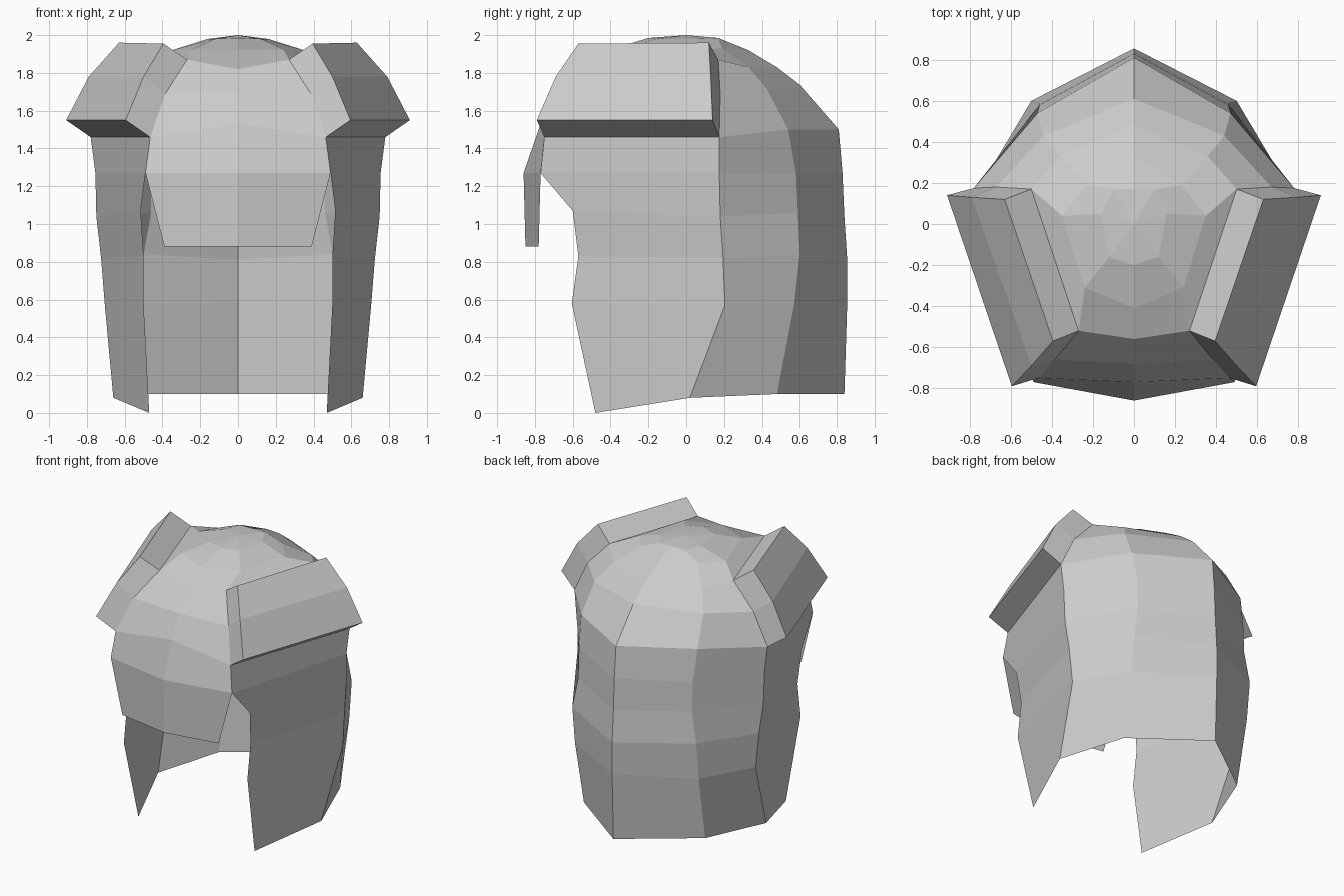
import bpy, bmesh

if "Cube" in bpy.data.objects:
    bpy.data.objects.remove(bpy.data.objects["Cube"])

# Lengthwise profiles of the right half, crown to tip (x, y, z)
CROWN = (0, 0, 2.0)
front_mid = [(0, -.20, 1.985), (0, -.41, 1.92), (0, -.56, 1.82), (0, -.68, 1.69),
             (0, -.77, 1.53), (0, -.86, 1.27), (0, -.85, .88)]
front_corner = [(.12, -.16, 1.98), (.24, -.31, 1.925), (.27, -.52, 1.87), (.385, -.66, 1.69),
                (.465, -.75, 1.46), (.49, -.77, 1.27), (.39, -.78, .88)]
side_corner = [(.16, .05, 1.98), (.35, .04, 1.92), (.50, .17, 1.87), (.67, .18, 1.69),
               (.78, .175, 1.46), (.755, .175, 1.27), (.75, .18, 1.04), (.725, .195, .82),
               (.705, .205, .57), (.66, .02, .08)]
back_corner = [(.10, .17, 1.985), (.23, .19, 1.93), (.36, .33, 1.83), (.44, .43, 1.71),
               (.47, .54, 1.5), (.46, .58, 1.27), (.46, .59, 1.06), (.50, .60, .84),
               (.50, .57, .57), (.49, .48, .10)]
back_mid = [(0, .17, 1.985), (0, .33, 1.92), (0, .48, 1.83), (0, .61, 1.73),
            (0, .81, 1.5), (0, .83, 1.27), (0, .84, 1.04), (0, .855, .81),
            (0, .855, .58), (0, .84, .10)]
lock_edge = front_corner[4:6] + [(.515, -.60, 1.07), (.50, -.57, .83),
                                 (.50, -.605, .58), (.47, -.48, 0)]
puff_front = [(.395, -.57, 1.955), (.50, -.69, 1.78), (.595, -.79, 1.55)]
puff_back = [(.63, .12, 1.96), (.79, .13, 1.78), (.91, .14, 1.55)]


def build(name, faces):
    """Make a mirrored flat-faced sheet from lists of corner points."""
    bm = bmesh.new()
    for f in faces:
        bm.faces.new([bm.verts.new(p) for p in f])
    bmesh.ops.remove_doubles(bm, verts=bm.verts, dist=1e-4)
    mesh = bpy.data.meshes.new(name)
    bm.to_mesh(mesh)
    bm.free()
    ob = bpy.data.objects.new(name, mesh)
    bpy.context.collection.objects.link(ob)
    mod = ob.modifiers.new("Mirror", 'MIRROR')
    mod.merge_threshold = .001
    return ob


def loft(*columns):
    """Quads between neighbouring profiles, listed front to back."""
    return [(a[i], a[i + 1], b[i + 1], b[i])
            for a, b in zip(columns, columns[1:]) for i in range(len(a) - 1)]


# Rounded crown: fan around the top, then rings down to the puffs
ring = [front_mid, front_corner, side_corner, back_corner, back_mid]
crown = [(CROWN, a[0], b[0]) for a, b in zip(ring, ring[1:])]
build("crown", crown + loft(*[c[:3] for c in ring]))

# Fringe over the forehead
build("fringe", loft(front_mid[2:], front_corner[2:]))

# Long locks at the sides
build("side_locks", loft(lock_edge, side_corner[4:]))

# Hair falling down the back
build("back_hair", loft(side_corner[2:], back_corner[2:], back_mid[2:]))

# Raised puffs standing out of the sides
fi, bi = front_corner[2:5], side_corner[2:5]
puffs = loft(fi, puff_front, puff_back, bi)
puffs += [(fi[0], puff_front[0], puff_back[0], bi[0]),
          (fi[2], bi[2], puff_back[2], puff_front[2])]
build("side_puffs", puffs)
